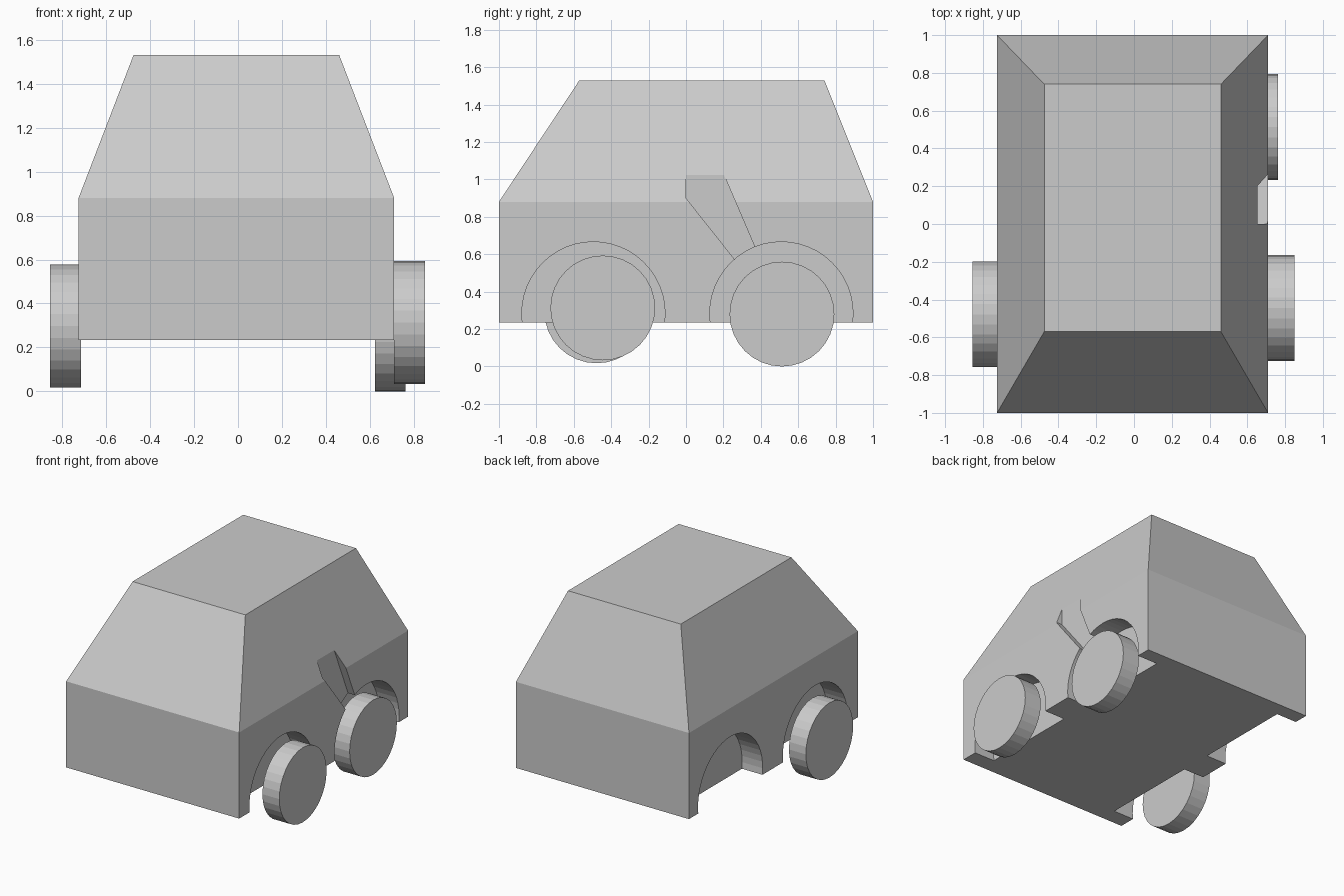
import bpy, bmesh, math
from mathutils import Matrix

if "Cube" in bpy.data.objects:
    bpy.data.objects.remove(bpy.data.objects["Cube"])

grey = bpy.data.materials.new("plain grey")
grey.diffuse_color = (0.6, 0.6, 0.6, 1)
grey.use_nodes = True
grey.node_tree.nodes["Principled BSDF"].inputs["Base Color"].default_value = grey.diffuse_color


def add_object(name, bm):
    bmesh.ops.recalc_face_normals(bm, faces=bm.faces)
    mesh = bpy.data.meshes.new(name)
    bm.to_mesh(mesh)
    bm.free()
    mesh.materials.append(grey)
    obj = bpy.data.objects.new(name, mesh)
    bpy.context.collection.objects.link(obj)
    return obj


def loft(name, rings):
    """Closed solid through rings with equal point counts."""
    bm = bmesh.new()
    vs = [[bm.verts.new(p) for p in ring] for ring in rings]
    n = len(vs[0])
    for a, b in zip(vs, vs[1:]):
        for i in range(n):
            j = (i + 1) % n
            bm.faces.new((a[i], a[j], b[j], b[i]))
    bm.faces.new(vs[0])
    bm.faces.new(vs[-1])
    return add_object(name, bm)


def disc(name, x0, x1, y, z, radius, sides):
    """Cylinder lying along x."""
    bm = bmesh.new()
    place = Matrix.Translation(((x0 + x1) / 2, y, z)) @ Matrix.Rotation(math.pi / 2, 4, 'Y')
    bmesh.ops.create_cone(bm, cap_ends=True, segments=sides, radius1=radius,
                          radius2=radius, depth=x1 - x0, matrix=place)
    return add_object(name, bm)


def cut(target, cutter):
    cutter.hide_render = True
    mod = target.modifiers.new("cut", 'BOOLEAN')
    mod.operation = 'DIFFERENCE'
    mod.solver = 'EXACT'
    mod.object = cutter
    bpy.context.view_layer.objects.active = target
    bpy.ops.object.modifier_apply(modifier=mod.name)
    bpy.data.objects.remove(cutter)


def rect(x0, x1, y0, y1, z):
    return [(x0, y0, z), (x1, y0, z), (x1, y1, z), (x0, y1, z)]


# Body: box below, tapered cabin above
body = loft("car_body", [rect(-0.725, 0.71, -1, 1, 0.235),
                         rect(-0.725, 0.71, -1, 1, 0.88),
                         rect(-0.475, 0.46, -0.57, 0.74, 1.53)])

# Wheel wells on both sides
for y in (-0.495, 0.51):
    cut(body, disc("well_cutter", 0.54, 0.9, y, 0.283, 0.383, 48))
    cut(body, disc("well_cutter", -0.9, -0.555, y, 0.283, 0.383, 48))

# Missing shard in the right side panel
shard = [(0.0, 1.03), (0.0, 0.9), (0.27, 0.56), (0.41, 0.54), (0.2, 1.03)]
cut(body, loft("shard_cutter", [[(x, y, z) for y, z in shard] for x in (0.655, 0.8)]))

# Three loose wheels (the rear left one is missing)
for name, x0, y, z in (("front_right_wheel", 0.71, -0.445, 0.313),
                       ("rear_right_wheel", 0.622, 0.513, 0.28),
                       ("front_left_wheel", -0.855, -0.478, 0.297)):
    disc(name, x0, x0 + 0.14, y, z, 0.28, 32)
